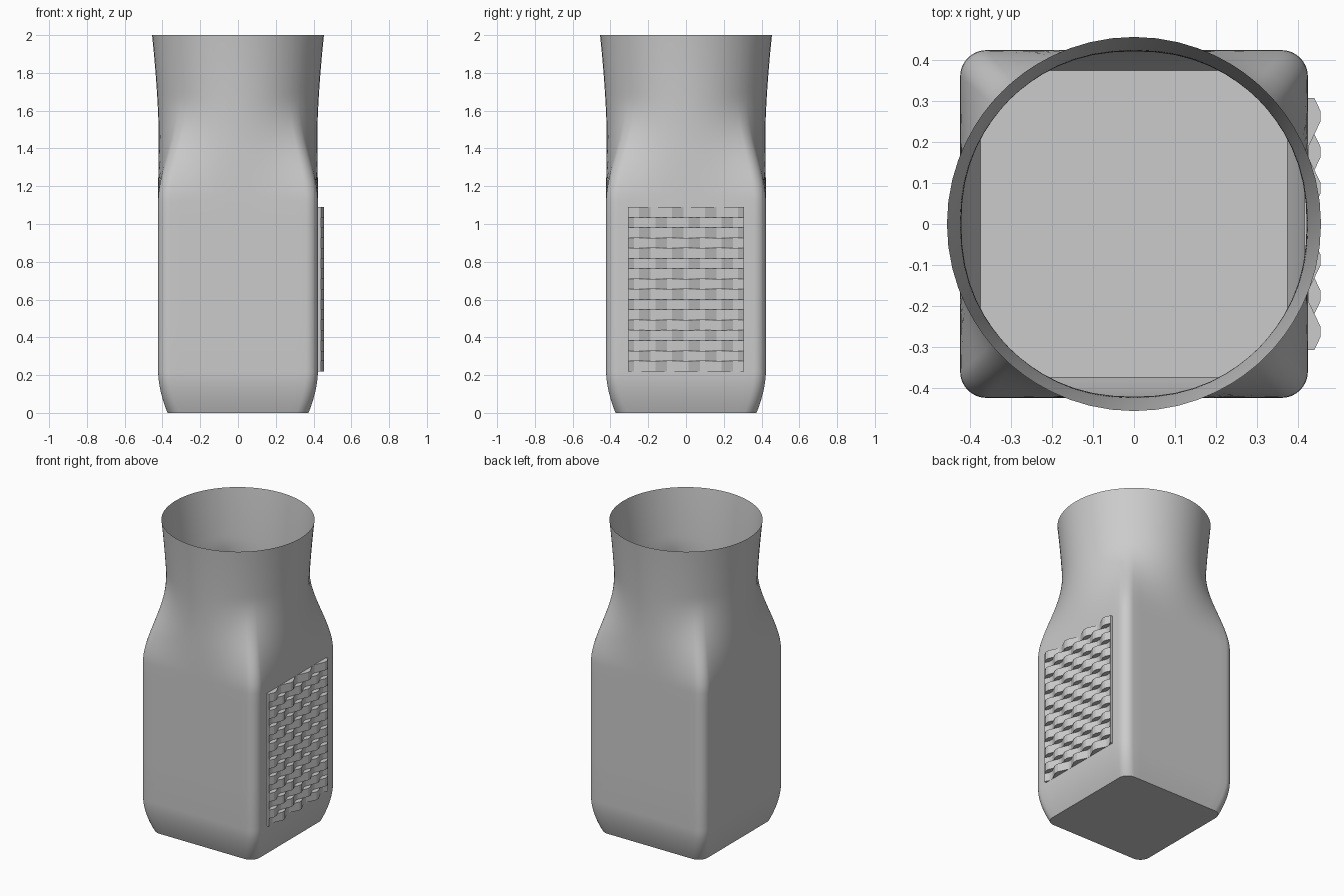
import bpy, bmesh, math

cube = bpy.data.objects.get("Cube")
if cube:
    bpy.data.objects.remove(cube, do_unlink=True)

grey = bpy.data.materials.new("clay grey")
grey.use_nodes = True
colour = (0.6, 0.6, 0.6, 1)
grey.diffuse_color = colour
grey.node_tree.nodes["Principled BSDF"].inputs["Base Color"].default_value = colour


def finish(bm, name, angle):
    mesh = bpy.data.meshes.new(name)
    bmesh.ops.recalc_face_normals(bm, faces=bm.faces)
    bm.to_mesh(mesh)
    bm.free()
    mesh.materials.append(grey)
    obj = bpy.data.objects.new(name, mesh)
    bpy.context.collection.objects.link(obj)
    bpy.ops.object.select_all(action='DESELECT')
    obj.select_set(True)
    bpy.context.view_layer.objects.active = obj
    bpy.ops.object.shade_smooth_by_angle(angle=math.radians(angle))
    return obj


def rounded_square(half, radius, arc=8, flat=14):
    """Outline of a square with rounded corners, counter-clockwise."""
    pts = []
    c = half - radius
    for q in range(4):
        turn = q * math.pi / 2
        side = [(half, -c + 2 * c * i / flat) for i in range(flat)]
        side += [(c + radius * math.cos(a), c + radius * math.sin(a))
                 for a in (i / arc * math.pi / 2 for i in range(arc))]
        pts += [(x * math.cos(turn) - y * math.sin(turn),
                 x * math.sin(turn) + y * math.cos(turn)) for x, y in side]
    return pts


# Body: square below, easing into a round flared neck, open at the top
FOOT, SHOULDER, NECK, TOP = 0.22, 1.12, 1.68, 2.0


def section(z):
    half = 0.423
    if z < FOOT:
        half -= 0.05 * (1 - z / FOOT) ** 1.8
    t = min(max((z - SHOULDER) / (NECK - SHOULDER), 0), 1) ** 0.92
    blend = t * t * (3 - 2 * t)
    flare = max(0, (z - 1.4) / (TOP - 1.4))
    round_r = 0.418 + 0.037 * flare ** 1.7
    ring = []
    for x, y in rounded_square(half, 0.064):
        r = math.hypot(x, y)
        k = (r + (round_r - r) * blend) / r
        ring.append((x * k, y * k, z))
    return ring


levels = [FOOT * i / 8 for i in range(9)] + [0.5, 0.8, 1.04]
levels += [SHOULDER + (TOP - SHOULDER) * i / 32 for i in range(33)]
bm = bmesh.new()
rings = [[bm.verts.new(p) for p in section(z)] for z in levels]
for low, high in zip(rings, rings[1:]):
    for i in range(len(low)):
        j = (i + 1) % len(low)
        bm.faces.new((low[i], low[j], high[j], high[i]))
floor = bm.faces.new(rings[0][::-1])
body = finish(bm, "vase_body", 35)
# An open shell needs its outside facing out
if body.data.polygons[0].normal.dot(body.data.polygons[0].center) < 0:
    body.data.flip_normals()

# Woven panel: stacked wavy strips, every other one shifted by half a wave
ROWS, WAVES, WIDTH = 16, 3.5, 0.612
Z0, Z1 = 0.22, 1.09
period = WIDTH / WAVES
flat_part, slope = period * 0.14, period * 0.36
knots = []
for n in range(-4, 5):
    peak = n * period
    knots += [(peak - flat_part / 2, 1), (peak + flat_part / 2, 1),
              (peak + period / 2 - flat_part / 2, 0),
              (peak + period / 2 + flat_part / 2, 0)]


def strip_outline(shift):
    half = WIDTH / 2
    inner = [(y, abs(shift - h)) for y, h in knots if abs(y) < half - 0.002]
    front = [(-half, 0.5)] + inner + [(half, 0.5)]
    pts = [(0.424 + 0.03 * h, y) for y, h in front]
    return pts + [(0.415, half), (0.415, -half)]


bm = bmesh.new()
step = (Z1 - Z0) / ROWS
for row in range(ROWS):
    z = Z0 + row * step
    outline = strip_outline(row % 2)
    base = bm.faces.new([bm.verts.new((x, y, z)) for x, y in outline])
    top = bmesh.ops.extrude_face_region(bm, geom=[base])["geom"]
    bmesh.ops.translate(bm, vec=(0, 0, step),
                        verts=[v for v in top if isinstance(v, bmesh.types.BMVert)])
finish(bm, "woven_panel", 15)
